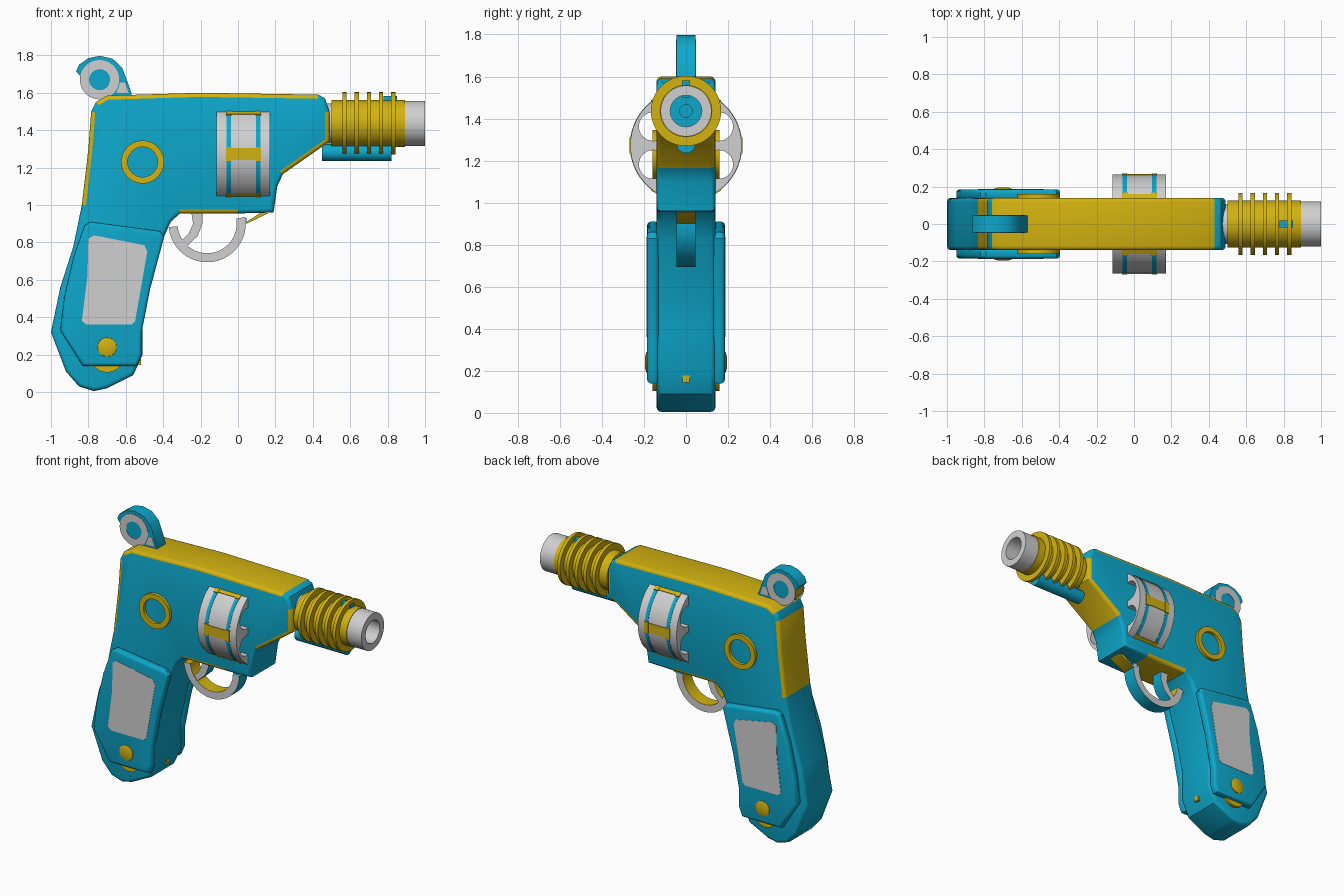
import bpy, bmesh, math
from mathutils import Vector

cube = bpy.data.objects.get("Cube")
if cube:
    bpy.data.objects.remove(cube, do_unlink=True)

BLUE, YELLOW, GREY = 0, 1, 2


def make_material(name, rgb):
    m = bpy.data.materials.new(name)
    m.use_nodes = True
    m.diffuse_color = (*rgb, 1)
    m.node_tree.nodes["Principled BSDF"].inputs["Base Color"].default_value = (*rgb, 1)
    return m


MATS = [make_material("cyan blue", (0.004, 0.39, 0.6)),
        make_material("mustard yellow", (0.65, 0.45, 0.005)),
        make_material("light grey", (0.63, 0.63, 0.64))]
parts = []


def finish(name, bm, loc=(0, 0, 0), rot_x=0):
    bmesh.ops.recalc_face_normals(bm, faces=bm.faces)
    mesh = bpy.data.meshes.new(name)
    bm.to_mesh(mesh)
    bm.free()
    for m in MATS:
        mesh.materials.append(m)
    ob = bpy.data.objects.new(name, mesh)
    ob.location = loc
    ob.rotation_euler.x = rot_x
    bpy.context.collection.objects.link(ob)
    parts.append(ob)
    return ob


def prism(name, pts, y0, y1, side=BLUE, rim=None, bevel=0, loc=(0, 0, 0), rot_x=0):
    """Extrude an xz outline along y; rim(centre) picks the colour of edge faces."""
    bm = bmesh.new()
    face = bm.faces.new([bm.verts.new((x, y0, z)) for x, z in pts])
    new = bmesh.ops.extrude_face_region(bm, geom=[face])["geom"]
    bmesh.ops.translate(bm, vec=(0, y1 - y0, 0),
                        verts=[g for g in new if isinstance(g, bmesh.types.BMVert)])
    bmesh.ops.recalc_face_normals(bm, faces=bm.faces)
    if bevel:
        edges = [e for e in bm.edges if abs(e.verts[0].co.y - e.verts[1].co.y) < 1e-5]
        bmesh.ops.bevel(bm, geom=edges, offset=bevel, segments=3, profile=0.5,
                        affect='EDGES', clamp_overlap=True)
    bm.normal_update()
    for f in bm.faces:
        is_side = abs(f.normal.y) > 0.98
        f.material_index = side if is_side or rim is None else rim(f.calc_center_median())
    return finish(name, bm, loc, rot_x)


def lathe(name, profile, axis, loc, mat, steps=48):
    """Spin (distance along axis, radius) points around the x or y axis."""
    bm = bmesh.new()
    vs = [bm.verts.new((a, 0, r) if axis == 'X' else (0, a, r)) for a, r in profile]
    es = [bm.edges.new(p) for p in zip(vs, vs[1:])]
    bmesh.ops.spin(bm, geom=vs + es, cent=(0, 0, 0), steps=steps, angle=math.tau,
                   axis=(1, 0, 0) if axis == 'X' else (0, 1, 0))
    bmesh.ops.remove_doubles(bm, verts=bm.verts, dist=1e-4)
    for f in bm.faces:
        f.material_index = mat
    return finish(name, bm, loc)


def disc(a, b, r):
    return [(a, 0), (a, r), (b, r), (b, 0)]


def ring(a, b, r_in, r_out):
    return [(a, r_in), (a, r_out), (b, r_out), (b, r_in), (a, r_in)]


def rect(x0, x1, z0, z1):
    return [(x0, z0), (x1, z0), (x1, z1), (x0, z1)]


# Frame and grip in one outline
def frame_rim(c):
    top = c.z > 1.54 and -0.745 < c.x < 0.42
    back = c.x < -0.74 and 1.0 < c.z < 1.5
    nose = c.x > 0.25 and c.z < 1.46
    belly = 0.93 < c.z < 1.0 and -0.29 < c.x < 0
    return YELLOW if top or back or nose or belly else BLUE


prism("frame", [
    (-0.76, 1.55), (-0.70, 1.585), (-0.2, 1.6), (0.43, 1.59), (0.465, 1.57),
    (0.49, 1.5), (0.49, 1.34), (0.24, 1.165), (0.21, 1.1), (0.19, 0.96),
    (0, 0.955), (-0.31, 0.955), (-0.36, 0.91), (-0.4, 0.82), (-0.46, 0.62),
    (-0.51, 0.4), (-0.51, 0.2), (-0.56, 0.09), (-0.7, 0.02), (-0.77, 0.005),
    (-0.85, 0.03), (-0.92, 0.11), (-1.0, 0.32), (-0.95, 0.56), (-0.88, 0.78),
    (-0.835, 1.0), (-0.8, 1.3), (-0.785, 1.5)], -0.14, 0.14, BLUE, frame_rim, 0.022)
prism("grip_pin", rect(-0.56, -0.518, 0.145, 0.178), -0.017, 0.017, YELLOW)

# Details on both sides
grip_outline = [(-0.79, 0.91), (-0.415, 0.86), (-0.395, 0.83), (-0.47, 0.55),
                (-0.515, 0.32), (-0.515, 0.2), (-0.54, 0.14), (-0.83, 0.14),
                (-0.95, 0.33), (-0.93, 0.5), (-0.88, 0.72), (-0.82, 0.89)]
inlay_outline = [(-0.8, 0.82), (-0.77, 0.838), (-0.5, 0.785), (-0.485, 0.75),
                 (-0.55, 0.38), (-0.57, 0.36), (-0.81, 0.36), (-0.835, 0.38),
                 (-0.805, 0.62)]
for s, tag in ((-1, "right"), (1, "left")):
    prism("grip_panel_" + tag, grip_outline, s * 0.13, s * 0.185, BLUE, None, 0.018)
    prism("grip_inlay_" + tag, inlay_outline, s * 0.18, s * 0.187, GREY)
    lathe("grip_button_" + tag, [(s * 0.18, 0), (s * 0.18, 0.052), (s * 0.188, 0.05),
          (s * 0.194, 0.03), (s * 0.195, 0)], 'Y', (-0.7, 0, 0.24), YELLOW)
    lathe("grip_washer_" + tag, disc(s * 0.13, s * 0.16, 0.09), 'Y',
          (-0.7, 0, 0.195), YELLOW)
    lathe("frame_ring_" + tag, ring(s * 0.13, s * 0.16, 0.08, 0.115), 'Y',
          (-0.51, 0, 1.23), YELLOW)

# Revolving cylinder with six through chambers
AXIS_Z = 1.272
drum = lathe("drum", disc(-0.115, 0.172, 0.265), 'X', (0, 0, AXIS_Z), GREY, 72)
for k in range(6):
    a = math.radians(60 * k + 30)
    cutter = lathe("chamber_cutter", disc(-0.3, 0.3, 0.068), 'X',
                   (0, 0.18 * math.cos(a), AXIS_Z + 0.18 * math.sin(a)), GREY, 32)
    cutter.hide_render = True
    mod = drum.modifiers.new("chamber", 'BOOLEAN')
    mod.operation, mod.object = 'DIFFERENCE', cutter
    bpy.context.view_layer.objects.active = drum
    bpy.ops.object.modifier_apply(modifier=mod.name)
    parts.remove(cutter)
    bpy.data.objects.remove(cutter, do_unlink=True)
for x in (-0.05, 0.108):
    lathe("drum_band", ring(x - 0.012, x + 0.012, 0.258, 0.267), 'X',
          (0, 0, AXIS_Z), BLUE, 72)
for k in range(6):
    spot = dict(loc=(0, 0, AXIS_Z), rot_x=math.radians(60 * k))
    prism("drum_bar", rect(-0.04, 0.098, -0.032, 0.032), 0.255, 0.267, YELLOW, **spot)
    for x in (-0.05, 0.108):
        prism("drum_bar_end", rect(x - 0.015, x + 0.015, -0.038, 0.038),
              0.255, 0.269, YELLOW, **spot)

# Barrel: finned sleeve, muzzle tube, plug, rod and sight
BORE = (0, 0, 1.436)
sleeve = [(0.45, 0.08), (0.45, 0.09), (0.5, 0.09), (0.5, 0.125)]
for k in range(5):
    x = 0.57 + 0.065 * k
    sleeve += [(x - 0.011, 0.125), (x - 0.011, 0.167), (x + 0.011, 0.167), (x + 0.011, 0.125)]
sleeve += [(0.893, 0.125), (0.893, 0.08), (0.45, 0.08)]
lathe("barrel_sleeve", sleeve, 'X', BORE, YELLOW)
lathe("barrel_collar", disc(0.46, 0.499, 0.108), 'X', BORE, GREY)
lathe("muzzle", ring(0.7, 1.0, 0.075, 0.121), 'X', BORE, GREY)
lathe("bore_plug", [(0.7, 0.078), (0.76, 0.078), (0.76, 0.03), (0.72, 0.03), (0.72, 0)],
      'X', BORE, BLUE)
lathe("ejector_rod", disc(0.45, 0.82, 0.045), 'X', (0, 0, 1.28), BLUE, 24)
prism("front_sight", rect(0.778, 0.85, 1.5, 1.582), -0.02, 0.02, BLUE)

# Hammer
prism("hammer", [
    (-0.865, 1.715), (-0.85, 1.75), (-0.8, 1.785), (-0.74, 1.798), (-0.67, 1.782),
    (-0.62, 1.735), (-0.595, 1.67), (-0.57, 1.6), (-0.57, 1.57), (-0.72, 1.565),
    (-0.79, 1.585), (-0.83, 1.63), (-0.845, 1.69)], -0.045, 0.045, BLUE,
    lambda c: YELLOW if c.x < -0.7 and c.z < 1.69 else BLUE)
for s, tag in ((-1, "right"), (1, "left")):
    lathe("hammer_ring_" + tag, ring(s * 0.043, s * 0.048, 0.056, 0.105), 'Y',
          (-0.74, 0, 1.67), GREY)
    prism("hammer_foot_" + tag, [(-0.65, 1.6), (-0.585, 1.6), (-0.605, 1.655),
          (-0.63, 1.655)], s * 0.043, s * 0.048, GREY)

# Trigger guard and trigger
GX, GZ = -0.165, 0.9
angles = [math.radians(185 + 185 * i / 24) for i in range(25)]


def arc(r, order):
    return [(GX + r * math.cos(a), GZ + r * math.sin(a)) for a in order]


prism("trigger_guard", arc(0.206, angles) + arc(0.158, angles[::-1]), -0.045, 0.045, GREY,
      lambda c: BLUE if (Vector((c.x, c.z)) - Vector((GX, GZ))).length > 0.185 else YELLOW)
prism("guard_tip", rect(0, 0.046, 0.9, 0.93), -0.045, 0.045, BLUE)
prism("guard_link", [(0.03, 0.9), (0.046, 0.9), (0.16, 0.955), (0.13, 0.965)],
      -0.045, 0.045, YELLOW)
prism("trigger", [
    (-0.25, 0.965), (-0.19, 0.965), (-0.19, 0.9), (-0.215, 0.835), (-0.29, 0.765),
    (-0.325, 0.79), (-0.265, 0.845), (-0.24, 0.9)], -0.04, 0.04, GREY,
    lambda c: BLUE if c.x > -0.24 - (0.88 - c.z) * 0.35 else YELLOW)

# Smooth round parts while keeping hard edges
bpy.ops.object.select_all(action='DESELECT')
for ob in parts:
    ob.select_set(True)
bpy.context.view_layer.objects.active = parts[0]
bpy.ops.object.shade_smooth_by_angle(angle=math.radians(32))
